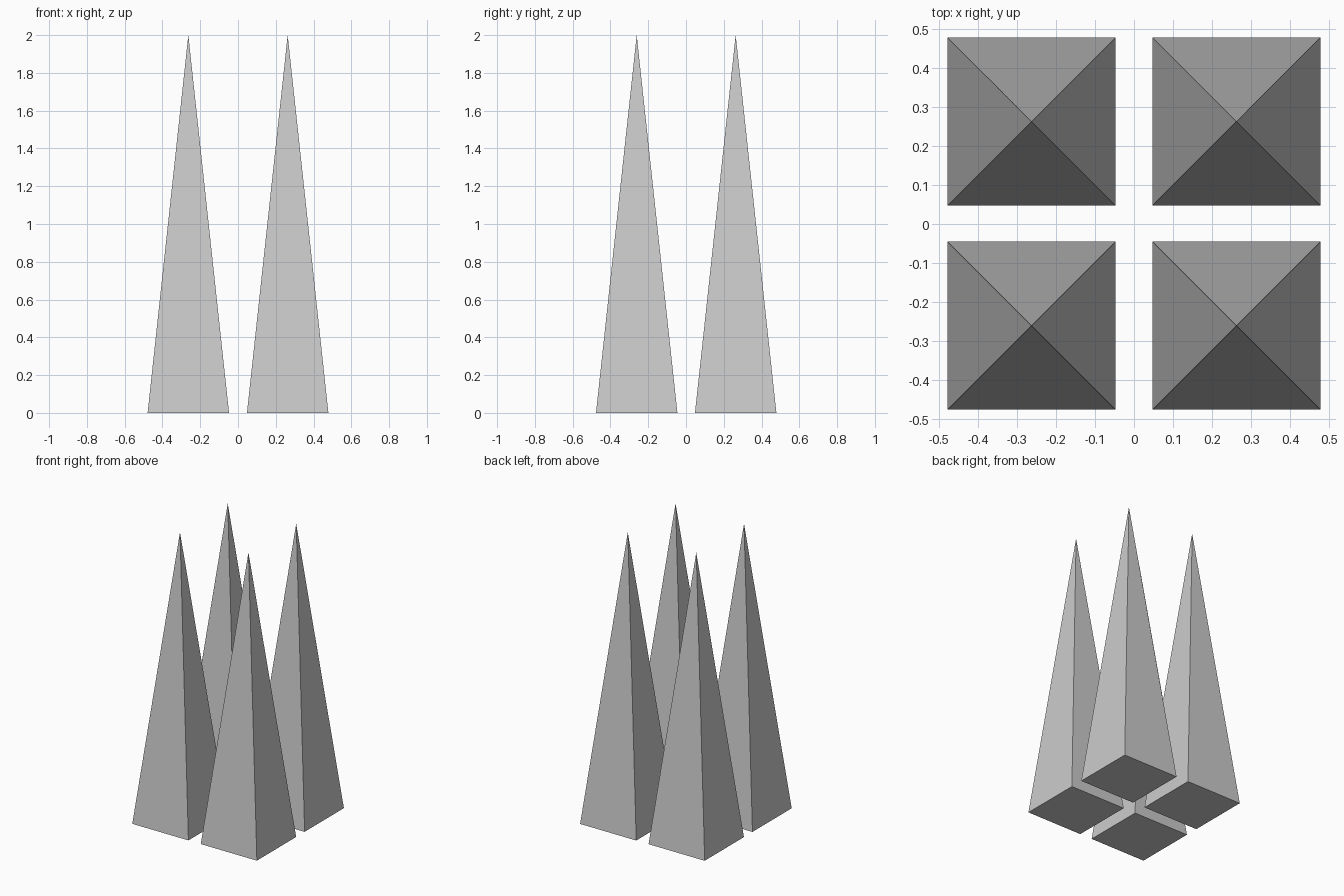
import bpy, math

if "Cube" in bpy.data.objects:
    bpy.data.objects.remove(bpy.data.objects["Cube"])

HALF = 0.2155    # half width of each square base
HEIGHT = 2.0

# Four identical square spikes in a two by two grid
for x_name, x in (("left", -0.263), ("right", 0.263)):
    for y_name, y in (("front", -0.261), ("back", 0.263)):
        bpy.ops.mesh.primitive_cone_add(
            vertices=4, radius1=HALF * math.sqrt(2), radius2=0, depth=HEIGHT,
            location=(x, y, HEIGHT / 2), rotation=(0, 0, math.pi / 4))
        spike = bpy.context.object
        spike.name = f"spike_{y_name}_{x_name}"
        bpy.ops.object.transform_apply(location=False, rotation=True, scale=True)
